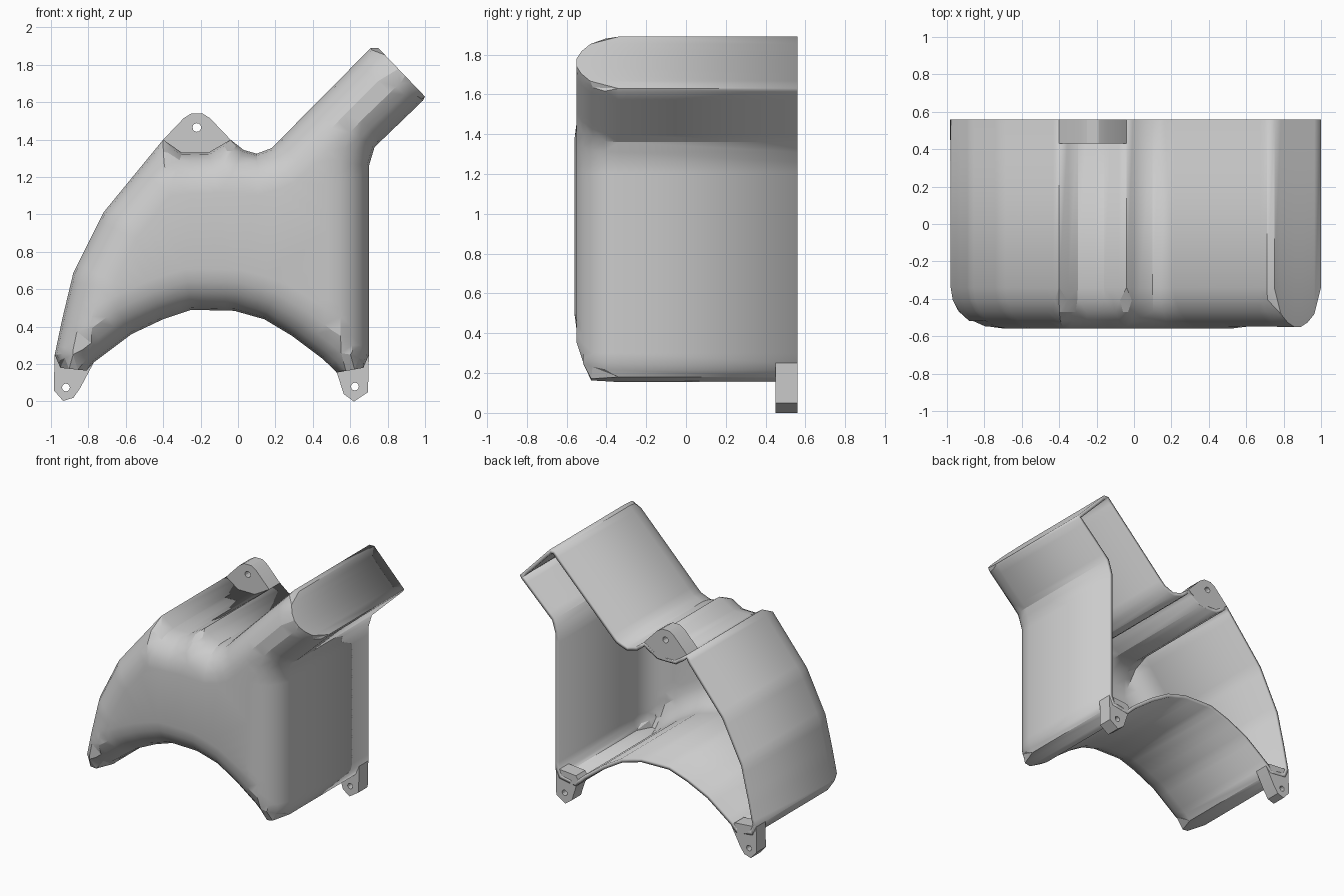
import bpy, bmesh, math
from mathutils import Vector
from mathutils.geometry import delaunay_2d_cdt

if "Cube" in bpy.data.objects:
    bpy.data.objects.remove(bpy.data.objects["Cube"])

BACK, SHOULDER, R, WALL = 0.56, -0.34, 0.22, 0.028

# Side outline (x, z), clockwise from the left foot
OUTLINE = [(-0.98, .25), (-.94, .44), (-.88, .69), (-.72, 1.01), (-.40, 1.40),
           (-.30, 1.33), (-.16, 1.33), (-.04, 1.40),              # bolt groove
           (.03, 1.345), (.10, 1.325), (.18, 1.355), (.71, 1.89), (.75, 1.89),
           (1.0, 1.63), (.99, 1.61), (.73, 1.36), (.70, 1.26),    # outlet
           (.70, .25), (.67, .18), (.53, .155),                   # right foot
           (.45, .23), (.29, .35), (.14, .44), (-.02, .485), (-.25, .49),
           (-.40, .44), (-.57, .36), (-.77, .21), (-.81, .165), (-.95, .18)]
SQUARE = {12, 18, 28}   # outline edges that end square instead of rounded


def finish(bm, name):
    mesh = bpy.data.meshes.new(name)
    bm.to_mesh(mesh)
    bm.free()
    ob = bpy.data.objects.new(name, mesh)
    bpy.context.collection.objects.link(ob)
    bpy.ops.object.select_all(action='DESELECT')
    ob.select_set(True)
    bpy.context.view_layer.objects.active = ob
    bpy.ops.object.shade_smooth_by_angle(angle=math.radians(25))
    return ob


def seg_dist(p, a, b):
    t = max(0, min(1, (p - a).dot(b - a) / (b - a).length_squared))
    return (p - a - (b - a) * t).length


def make_housing():
    pts = [Vector(p) for p in OUTLINE]
    n = len(pts)
    segs = [(pts[i], pts[(i + 1) % n]) for i in range(n)]
    round_segs = [s for i, s in enumerate(segs) if i not in SQUARE]

    def depth(p):
        return min(seg_dist(p, a, b) for a, b in round_segs)

    def inward(i):
        a, b = segs[i % n]
        d = (b - a).normalized()
        return Vector((d.y, -d.x))

    # Finely divided border, and offset rows that follow the rounding
    border, rows = [], []
    levels = [R * (1 - math.cos(math.radians(a))) for a in (18, 36, 54, 72, 90)]
    for i, (a, b) in enumerate(segs):
        k = max(1, round((b - a).length / .05))
        for j in range(k):
            p = a.lerp(b, j / k)
            border.append(p)
            nrm = inward(i) if j else (inward(i) + inward(i - 1)).normalized()
            if i in SQUARE:
                continue
            for lv in levels:
                q = p + nrm * lv
                if depth(q) > lv * .97 - .001 and all((q - o).length > .008 for o in rows):
                    rows.append(q)
    m = len(border)
    verts, _, faces, *_ = delaunay_2d_cdt(
        border + rows, [(i, (i + 1) % m) for i in range(m)], [], 1, 1e-5)

    # Rounded front cap
    bm = bmesh.new()
    vs = []
    for p in verts:
        d = min(depth(p), R)
        vs.append(bm.verts.new((p.x, SHOULDER - math.sqrt(max(0, R * R - (R - d) ** 2)), p.y)))
    for f in faces:
        bm.faces.new([vs[i] for i in f])
    bmesh.ops.delete(bm, geom=[v for v in bm.verts if not v.link_faces], context='VERTS')
    # Side walls back to the open rear
    rim = [e for e in bm.edges if e.is_boundary]
    ext = bmesh.ops.extrude_edge_only(bm, edges=rim)['geom']
    for v in ext:
        if isinstance(v, bmesh.types.BMVert):
            v.co.y = BACK
    bmesh.ops.recalc_face_normals(bm, faces=bm.faces)
    front = min(bm.faces, key=lambda f: f.calc_center_median().y)
    if front.normal.y > 0:
        bmesh.ops.reverse_faces(bm, faces=bm.faces)
    ob = finish(bm, "housing_shell")
    sol = ob.modifiers.new("wall", 'SOLIDIFY')
    sol.thickness = WALL
    sol.offset = -1


def make_lug(name, outline, hole, radius=.021, front=.45):
    bm = bmesh.new()
    circle = [(hole[0] + radius * math.cos(i * math.tau / 12),
               hole[1] + radius * math.sin(i * math.tau / 12)) for i in range(12)]
    edges = []
    for loop in (outline, circle):
        vs = [bm.verts.new((x, BACK, z)) for x, z in loop]
        edges += [bm.edges.new((vs[i - 1], vs[i])) for i in range(len(vs))]
    bmesh.ops.triangle_fill(bm, edges=edges, use_beauty=True)
    ext = bmesh.ops.extrude_face_region(bm, geom=bm.faces[:], use_keep_orig=True)['geom']
    for v in ext:
        if isinstance(v, bmesh.types.BMVert):
            v.co.y = front
    bmesh.ops.recalc_face_normals(bm, faces=bm.faces)
    finish(bm, name)


make_housing()

# Screw lugs along the open rear edge
make_lug("left_foot_lug", [(-.98, .25), (-.985, .06), (-.935, .003), (-.88, .02),
                           (-.845, .07), (-.77, .21), (-.80, .235)], (-.92, .075))
make_lug("right_foot_lug", [(.70, .25), (.695, .05), (.62, 0), (.565, .04),
                            (.53, .15), (.50, .19), (.53, .235)], (.625, .08))
make_lug("top_lug", [(-.40, 1.40), (-.29, 1.515), (-.25, 1.54), (-.19, 1.54),
                     (-.15, 1.515), (-.04, 1.40), (-.15, 1.31), (-.31, 1.31)],
         (-.22, 1.465), .023, .43)
